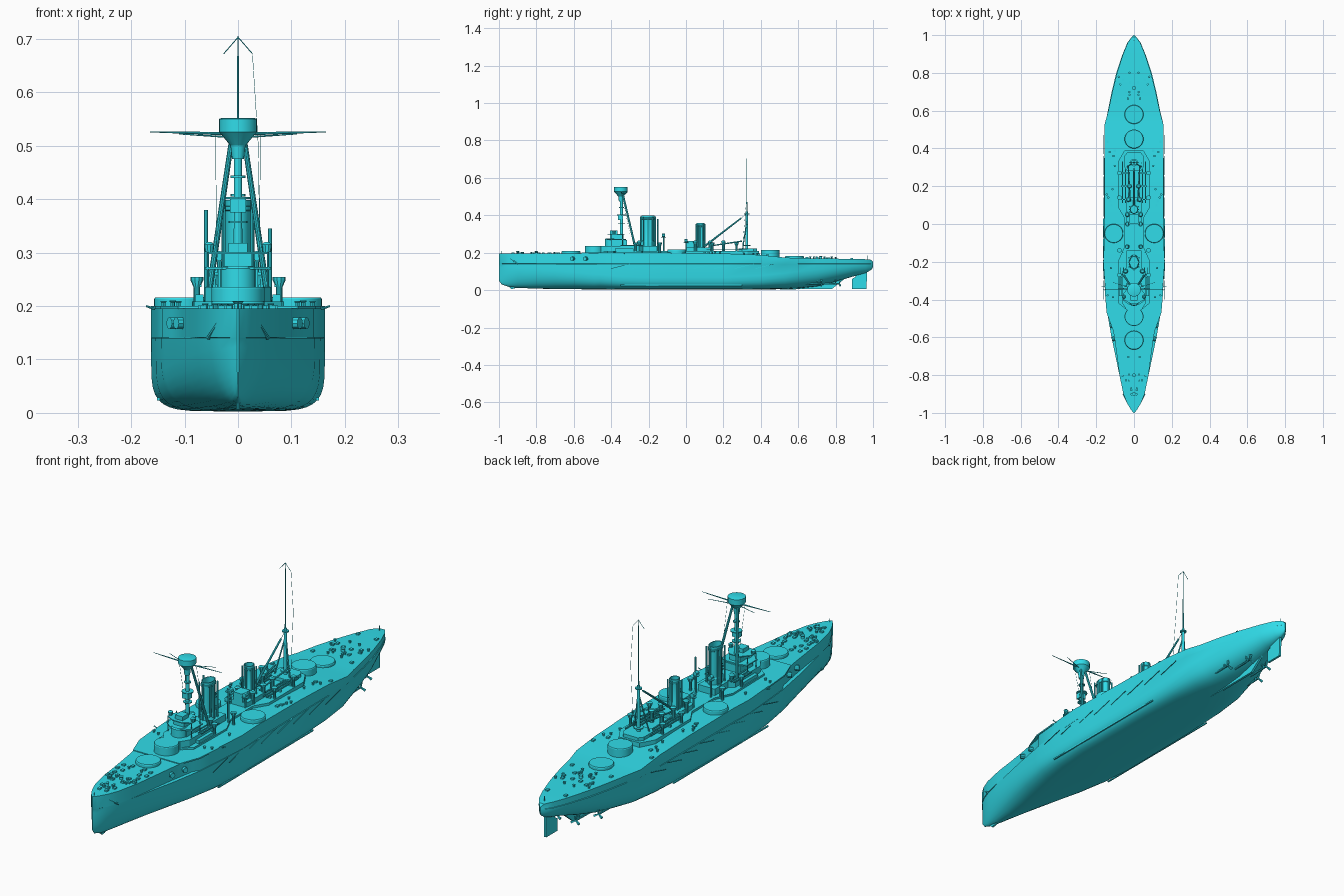
import bpy, bmesh, math, random
from mathutils import Vector
random.seed(4)

paint = bpy.data.materials.new("teal_paint")
paint.diffuse_color = (0.03, 0.72, 0.82, 1)

def finish(name, bm):
    bmesh.ops.recalc_face_normals(bm, faces=bm.faces)
    me = bpy.data.meshes.new(name)
    bm.to_mesh(me)
    bm.free()
    me.materials.append(paint)
    ob = bpy.data.objects.new(name, me)
    bpy.context.collection.objects.link(ob)
    return ob

def loft(name, rings):
    bm = bmesh.new()
    vs = [[bm.verts.new(p) for p in r] for r in rings]
    n = len(rings[0])
    for a, b in zip(vs, vs[1:]):
        for i in range(n):
            j = (i + 1) % n
            bm.faces.new((a[i], a[j], b[j], b[i]))
    bm.faces.new(vs[0])
    bm.faces.new(vs[-1])
    return finish(name, bm)

def prism(name, pts, z0, z1):
    return loft(name, [[(x, y, z) for x, y in pts] for z in (z0, z1)])

def sym(half):
    """Mirror a half outline given as (x, y) points about x = 0."""
    return half + [(-x, y) for x, y in reversed(half)]

def box(name, x, y, z0, z1, w, d):
    return prism(name, [(x-w/2, y-d/2), (x+w/2, y-d/2), (x+w/2, y+d/2), (x-w/2, y+d/2)], z0, z1)

def turned(name, x, y, prof, n=24, sy=1):
    """Stack of round rings: prof is (radius, z) pairs."""
    return loft(name, [[(x + r*math.cos(2*math.pi*i/n), y + sy*r*math.sin(2*math.pi*i/n), z)
                        for i in range(n)] for r, z in prof])

def rod(name, p, q, r0, r1=None, n=8):
    p, q = Vector(p), Vector(q)
    d = (q - p).normalized()
    u = d.orthogonal().normalized()
    v = d.cross(u)
    ang = [2*math.pi*i/n for i in range(n)]
    return loft(name, [[c + (u*math.cos(a) + v*math.sin(a))*r for a in ang]
                       for c, r in ((p, r0), (q, r0 if r1 is None else r1))])

# Hull: y, deck half width, side half width, keel z, deck z, section fullness
stations = [
    (-1, .002, .002, .05, .195, 2), (-.985, .015, .014, .03, .195, 2),
    (-.95, .036, .034, .018, .195, 2), (-.9, .056, .052, .012, .195, 2),
    (-.8, .077, .077, .008, .195, 2.3), (-.7, .090, .098, .006, .195, 2.7),
    (-.6, .104, .119, .005, .196, 3.2), (-.49, .124, .138, .004, .198, 4),
    (-.46, .142, .144, .004, .198, 4), (-.35, .152, .154, .003, .2, 5),
    (-.2, .163, .163, .003, .2, 5.5), (-.1, .158, .161, .003, .2, 5.5),
    (.2, .156, .159, .003, .196, 5.5), (.4, .155, .157, .004, .188, 4.5),
    (.53, .155, .152, .005, .174, 3.5), (.6, .136, .138, .009, .171, 3),
    (.7, .115, .118, .02, .17, 2.6), (.8, .09, .094, .045, .168, 2.3),
    (.9, .058, .06, .075, .166, 2), (.96, .033, .035, .091, .165, 2),
    (.99, .012, .013, .108, .162, 2), (1, .002, .002, .122, .15, 2)]
rings = []
for y, wd, ws, k, dz, n in stations:
    half = []
    for i in range(10):
        a = math.pi/2*(i + .15)/9.15
        half.append((ws*math.sin(a)**(2/n), y, k + (.14 - k)*(1 - math.cos(a)**(2/n))))
    half += [(wd, y, .141), (wd, y, dz)]
    rings.append(half + [(-x, yy, z) for x, yy, z in reversed(half)])
loft("hull", rings)

def deck_z(y):
    for a, b in zip(stations, stations[1:]):
        if a[0] <= y <= b[0]:
            return a[4] + (b[4] - a[4])*(y - a[0])/(b[0] - a[0])

def deck_w(y):
    for a, b in zip(stations, stations[1:]):
        if a[0] <= y <= b[0]:
            return a[1] + (b[1] - a[1])*(y - a[0])/(b[0] - a[0])

# Overhanging deck lip above the forward casemate recess
prism("forward_deck_lip", sym([(.112, -.56), (.145, -.47), (.155, -.35), (.12, -.35)]), .194, .2)

# Underwater gear
def fin(name, pts, t):
    loft(name, [[(x, y, z) for y, z in pts] for x in (-t, t)])
fin("bow_foot", [(-.96, .03), (-.935, .006), (-.92, .008), (-.88, .02)], .004)
fin("stern_skeg", [(.5, .004), (.78, .006), (.86, .07), (.6, .03)], .005)
fin("rudder", [(.888, .006), (.965, .006), (.968, .095), (.905, .095), (.905, .07), (.888, .06)], .005)
for s in (-1, 1):
    for i in range(5):
        rod("bilge_keel", (s*.149, -.35+i*.13, .026), (s*.149, -.22+i*.13, .026), .004, n=4)
    for x, y in ((.045, .82), (.085, .72)):
        rod("propeller_shaft", (s*x, y-.22, .03), (s*x, y, .035), .004)
        rod("shaft_strut", (s*x, y-.02, .035), (s*(x-.02), y-.02, .07), .003, n=4)
        rod("shaft_strut", (s*x, y-.02, .035), (s*(x+.01), y-.02, .075), .003, n=4)
        for k in range(3):
            a = k*2*math.pi/3
            rod("propeller_blade", (s*x, y, .035),
                (s*x+.022*math.sin(a), y+.004, .035+.022*math.cos(a)), .003, .006, 4)
    # Net booms stowed along the hull side, casemate gun sleeves
    for i in range(8):
        y = -.4 + i*.11
        rod("net_boom", (s*.162, y, .115), (s*.162, y+.1, .14), .0016, n=4)
    for y in (-.53, -.6):
        x = deck_w(y)
        rod("casemate_sleeve", (s*(x-.01), y, .168), (s*(x+.012), y-.012, .168), .011, n=10)
    rod("anchor_shank", (s*.036, -.94, .17), (s*.056, -.9, .14), .004)
    rod("deck_edge_boom", (s*.155, -.33, .194), (s*.172, -.33, .2), .002)

# Barbettes
for x, y, z in ((0, -.615, .209), (0, -.49, .236), (0, .45, .214), (0, .58, .183),
                (.107, -.05, .216), (-.107, -.05, .216)):
    turned("barbette", x, y, [(.05, .15), (.05, z-.003), (.048, z)], 32)

# Superstructure decks, pinched beside the wing barbettes
prism("shelter_deck", sym([(.045, -.45), (.082, -.42), (.086, -.2), (.05, -.12), (.05, .03),
      (.085, .09), (.085, .33), (.05, .39)]), .16, .208)
prism("forward_house", sym([(.04, -.455), (.062, -.42), (.062, -.25), (.04, -.23), (.04, -.14)]), .2, .236)
prism("aft_house", sym([(.035, .28), (.05, .3), (.05, .36), (.035, .38)]), .2, .222)
prism("funnel_house", sym([(.035, 0), (.04, .02), (.04, .12), (.03, .14)]), .2, .228)
box("aft_control_house", 0, .025, .228, .262, .045, .05)

# Conning tower and bridge tiers
turned("conning_tower", 0, -.4, [(.034, .23), (.034, .27), (.03, .275)], 16)
box("bridge_base", 0, -.36, .23, .268, .075, .09)
prism("bridge_deck", sym([(.03, -.425), (.062, -.4), (.062, -.33), (.03, -.32)]), .268, .273)
box("chart_house", 0, -.37, .273, .298, .05, .07)
prism("bridge_wing", sym([(.02, -.42), (.058, -.4), (.058, -.37), (.025, -.33)]), .297, .301)
box("wheel_house", 0, -.385, .301, .318, .036, .04)
for s in (-1, 1):
    for y in (-.4, -.34):
        rod("bridge_post", (s*.056, y, .23), (s*.056, y, .3), .002)
    turned("bridge_lamp", s*.054, -.385, [(.008, .301), (.01, .315), (.004, .32)], 10)

# Tripod foremast with fighting top
rod("foremast", (0, -.345, .23), (0, -.345, .53), .009, .007, 12)
for s in (-1, 1):
    rod("tripod_leg", (s*.058, -.265, .2), (s*.012, -.337, .51), .006, .005, 10)
    rod("fore_yard", (0, -.345, .522), (s*.165, -.345, .526), .0035, .001)
    rod("signal_spar", (0, -.345, .515), (s*.11, -.31, .522), .002, .001, 6)
    rod("halyard", (s*.042, -.345, .524), (s*.04, -.3, .3), .0006, n=4)
turned("fighting_top", 0, -.348, [(.011, .475), (.014, .5), (.034, .524), (.036, .526), (.036, .55), (.03, .552)], 20)
for z, r in ((.4, .024), (.355, .018), (.44, .014)):
    turned("mast_platform", 0, -.345, [(r, z), (r, z+.004)], 12)
box("mast_lookout", 0, -.35, .375, .4, .03, .025)

# Funnels with rims, cage bars and steam pipes
def funnel(y, rx, ry, top):
    sy = ry/rx
    turned("funnel", 0, y, [(rx*1.12, .2), (rx*1.12, .26), (rx, .265), (rx, top-.02), (rx*1.1, top-.018),
           (rx*1.1, top-.012), (rx, top-.011), (rx, top), (rx*.86, top), (rx*.86, top-.03)], 28, sy)
    for s in (-1, 1):
        for dy in (-.7, 0, .7):
            rod("steam_pipe", (s*(rx+.003), y+dy*ry, .23), (s*(rx+.003), y+dy*ry, top-.008), .0035)
    for dy in (-1.1, 1.1):
        rod("end_pipe", (0, y+dy*ry, .23), (0, y+dy*ry, top-.005), .004)
funnel(-.203, .024, .035, .398)
funnel(.077, .02, .021, .358)

# Searchlight stands, ventilators and kingposts either side
for s in (-1, 1):
    for y, z in ((-.12, .285), (.0, .255)):
        rod("searchlight_post", (s*.035, y, .2), (s*.035, y, z), .004)
        turned("searchlight_deck", s*.035, y, [(.013, z-.003), (.013, z)], 10)
        rod("searchlight", (s*.035, y-.009, z+.009), (s*.035, y+.009, z+.009), .009, n=12)
    for y in (-.27, -.14, .14, .27):
        turned("ventilator", s*.077, y, [(.006, .2), (.006, .235), (.012, .248), (.012, .254)], 10)
    for y, x in ((-.25, .045), (.05, .036), (.13, .03), (.2, .024)):
        turned("vent_cowl", s*x, y, [(.009, .2), (.009, .25), (.013, .258), (.008, .264)], 10)
    rod("boat_kingpost", (s*.06, -.15, .2), (s*.06, -.15, .345 if s > 0 else .38), .004)
    # Boat cradles and beams
    for x in (.03, .045, .06):
        box("boat_skid", s*x, .22, .216, .221, .005, .22)
        box("forward_skid", s*(x+.01), -.29, .236, .24, .004, .12)
    for y in (.13, .2, .27):
        box("skid_support", s*.045, y, .2, .217, .045, .006)
    box("boat_rest", s*.072, -.33, .206, .222, .015, .1)

# Mainmast, topmast, crossed aerial spars and derrick
rod("mainmast", (0, .325, .2), (0, .325, .42), .008, .006, 12)
rod("topmast", (0, .325, .41), (0, .325, .705), .0028, .0012)
turned("mainmast_platform", 0, .325, [(.014, .405), (.014, .41)], 12)
turned("mainmast_collar", 0, .325, [(.02, .235), (.02, .24)], 12)
rod("derrick_boom", (0, .1, .235), (0, .295, .385), .0055, .004, 10)
rod("derrick_topping_wire", (0, .295, .385), (0, .325, .41), .001, n=4)
for s in (-1, 1):
    rod("main_stay_leg", (s*.04, .3, .2), (s*.004, .325, .37), .003)
    rod("aerial_spreader", (0, .325, .703), (s*.027, .325, .672), .001, n=5)
    rod("boat_boom", (s*.02, .12, .235), (s*.03, .3, .262), .0035)
rod("aerial_wire", (.027, .325, .672), (.038, .325, .5), .0006, n=4)
rod("aerial_wire", (.038, .325, .5), (.042, .3, .21), .0006, n=4)

# Scattered deck fittings: hatches, bollards, capstans
for i in range(46):
    y = random.choice((random.uniform(-.93, -.68), random.uniform(.64, .92), random.uniform(-.42, .5)))
    w = deck_w(y)
    x = random.uniform(.1, w-.01) if -.45 < y < .5 else random.uniform(.012, w-.012)
    if -.14 < y < .04:
        continue
    z = deck_z(y)
    for s in (-1, 1):
        if i % 2:
            box("hatch", s*x, y, z-.01, z+.006, .012, .014)
        else:
            turned("bollard", s*x, y, [(.004, z-.01), (.004, z+.007), (.006, z+.008), (.006, z+.01)], 8)
for y in (-.9, -.8, .72):
    turned("capstan", 0, y, [(.009, .16), (.007, deck_z(y)+.01), (.01, deck_z(y)+.013)], 12)
for y in (-.985, .97):
    rod("flagstaff_stub", (0, y, .16), (0, y, .208 if y < 0 else .185), .0015)

# Soft shading with sharp edges kept
bpy.ops.object.select_all(action='SELECT')
bpy.context.view_layer.objects.active = bpy.context.selected_objects[0]
bpy.ops.object.shade_smooth_by_angle(angle=math.radians(30))
